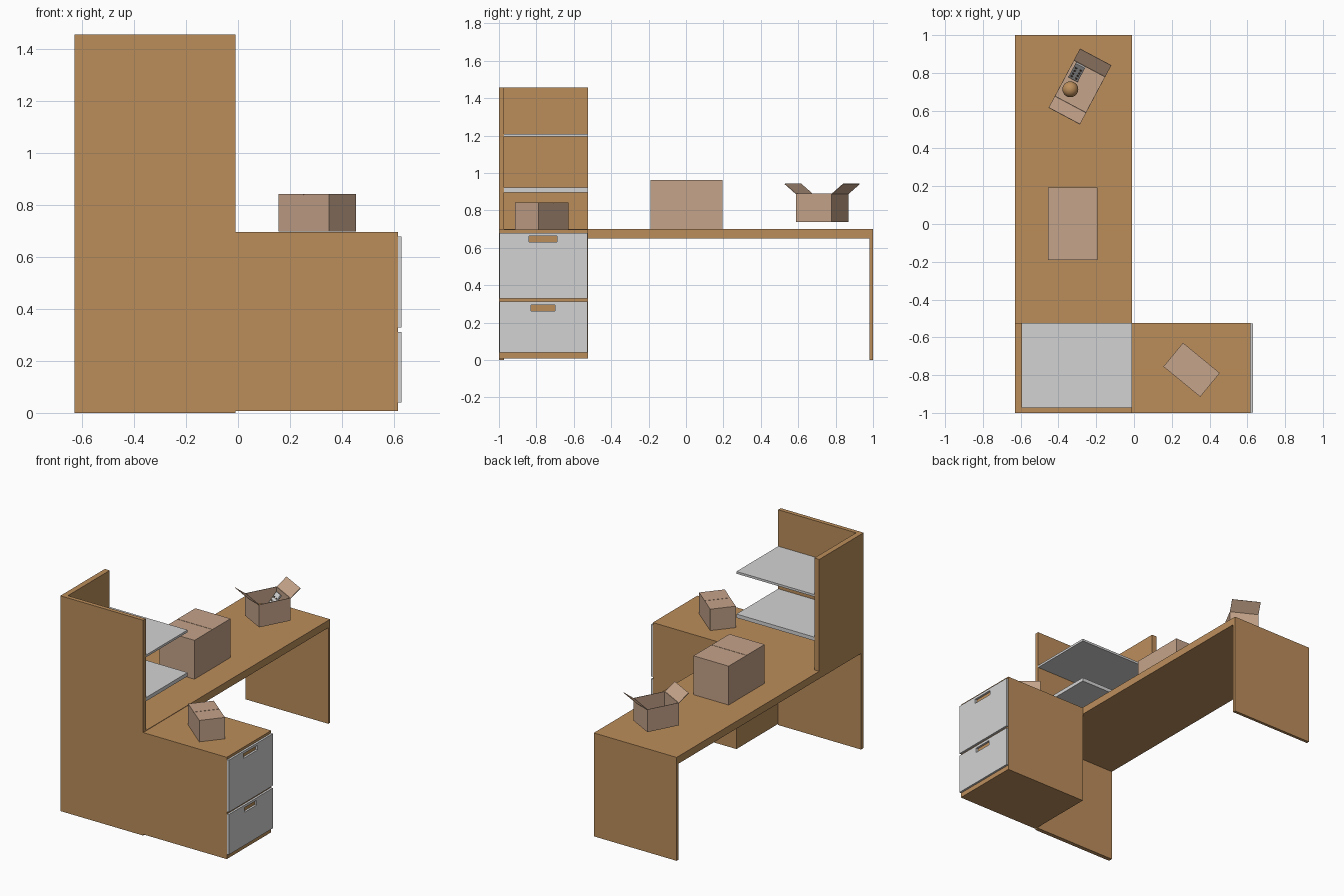
import bpy, bmesh, math
from mathutils import Matrix, Vector

if "Cube" in bpy.data.objects:
    bpy.data.objects.remove(bpy.data.objects["Cube"])


def material(name, rgb):
    m = bpy.data.materials.new(name)
    m.diffuse_color = (*rgb, 1)
    m.use_nodes = True
    m.node_tree.nodes["Principled BSDF"].inputs["Base Color"].default_value = m.diffuse_color
    return m


WOOD = material("wood", (0.50, 0.27, 0.105))
GREY = material("light grey", (0.65, 0.65, 0.65))
CARD = material("cardboard", (0.56, 0.37, 0.255))
DARK = material("dark brown", (0.10, 0.07, 0.05))


def boxes(name, mat, ranges, matrix=None):
    """One object made of boxes given as (x0, x1, y0, y1, z0, z1)."""
    bm = bmesh.new()
    for x0, x1, y0, y1, z0, z1 in ranges:
        place = Matrix.Translation(((x0 + x1) / 2, (y0 + y1) / 2, (z0 + z1) / 2))
        size = Matrix.Diagonal((x1 - x0, y1 - y0, z1 - z0, 1))
        bmesh.ops.create_cube(bm, size=1, matrix=place @ size)
    me = bpy.data.meshes.new(name)
    bm.to_mesh(me)
    bm.free()
    me.materials.append(mat)
    ob = bpy.data.objects.new(name, me)
    if matrix:
        ob.matrix_world = matrix
    bpy.context.collection.objects.link(ob)
    return ob


def placed(x, y, z, degrees):
    return Matrix.Translation((x, y, z)) @ Matrix.Rotation(math.radians(degrees), 4, 'Z')


# Desk and tall screen
boxes("desk_top", WOOD, [(-0.63, -0.01, -0.975, 1, 0.65, 0.70)])
boxes("desk_end_panel", WOOD, [(-0.63, -0.01, 0.98, 1, 0, 0.65)])
boxes("tall_front_panel", WOOD, [(-0.63, -0.01, -1, -0.972, 0, 1.457)])
boxes("tall_side_panel", WOOD, [(-0.63, -0.593, -0.972, -0.525, 0.70, 1.457)])

# Shelves
for i, (z0, z1) in enumerate([(0.897, 0.922), (1.195, 1.21)]):
    boxes(f"shelf_{i + 1}", GREY, [(-0.593, -0.01, -0.972, -0.525, z0, z1)])

# Drawer cabinet, with a finger slot cut through each drawer front
boxes("cabinet", WOOD, [(-0.01, 0.616, -1, -0.525, 0.008, 0.697)])
X0, X1, Y0, Y1 = 0.616, 0.63, -0.998, -0.527
for i, (z0, z1, a, b, s0, s1) in enumerate([
        (0.04, 0.312, -0.83, -0.70, 0.263, 0.295),
        (0.328, 0.68, -0.84, -0.69, 0.632, 0.663)]):
    boxes(f"drawer_front_{i + 1}", GREY, [
        (X0, X1, Y0, Y1, z0, s0), (X0, X1, Y0, Y1, s1, z1),
        (X0, X1, Y0, a, s0, s1), (X0, X1, b, Y1, s0, s1)])


# Closed boxes: body plus two lid flaps meeting at a seam
def closed_box(name, length, width, height, matrix):
    l, w, t = length / 2, width / 2, 0.003
    boxes(name, CARD, [(-l, l, -w, w, 0, height - t)], matrix)
    boxes(name + "_flaps", CARD, [(-l, -0.0015, -w, w, height - t, height),
                                  (0.0015, l, -w, w, height - t, height)], matrix)


closed_box("small_box", 0.252, 0.163, 0.145, placed(0.305, -0.772, 0.698, -39.4))
closed_box("large_box", 0.385, 0.263, 0.263, placed(-0.324, 0.002, 0.70, 90))

# Open box: floor and four thin walls
L, W, H, T = 0.108, 0.094, 0.153, 0.003
M = placed(-0.286, 0.728, 0.737, 62)
boxes("open_box", CARD, [
    (-L, L, -W, W, 0, T),
    (-L, L, -W, -W + T, T, H), (-L, L, W - T, W, T, H),
    (-L, -L + T, -W + T, W - T, T, H), (L - T, L, -W + T, W - T, T, H)], M)

# Raised end flaps
for side, turn in (("near", math.pi), ("far", 0)):
    fm = M @ Matrix.Rotation(turn, 4, 'Z') @ Matrix.Translation((L, 0, H)) \
        @ Matrix.Rotation(-math.atan2(0.053, 0.068), 4, 'Y')
    boxes(side + "_flap", CARD, [(-0.001, 0.086, -W, W, -T, 0)], fm)

# Ball in the open box
bm = bmesh.new()
bmesh.ops.create_uvsphere(bm, u_segments=24, v_segments=14, radius=0.042)
for f in bm.faces:
    f.smooth = True
me = bpy.data.meshes.new("ball")
bm.to_mesh(me)
bm.free()
me.materials.append(WOOD)
ball = bpy.data.objects.new("ball", me)
ball.location = (-0.337, 0.713, 0.785)
bpy.context.collection.objects.link(ball)

# Keypad leaning against the far wall, with rows of dark keys
K = M @ Matrix.Translation((0.06, 0.05, 0.075)) @ Matrix.Rotation(math.radians(-50), 4, 'Y')
boxes("keypad", GREY, [(-0.065, 0.065, -0.028, 0.028, -0.005, 0.005)], K)
boxes("keypad_keys", DARK, [
    (x - 0.006, x + 0.006, y - 0.006, y + 0.006, 0.005, 0.007)
    for x in (-0.045, -0.02, 0.005, 0.03) for y in (-0.014, 0.014)], K)
